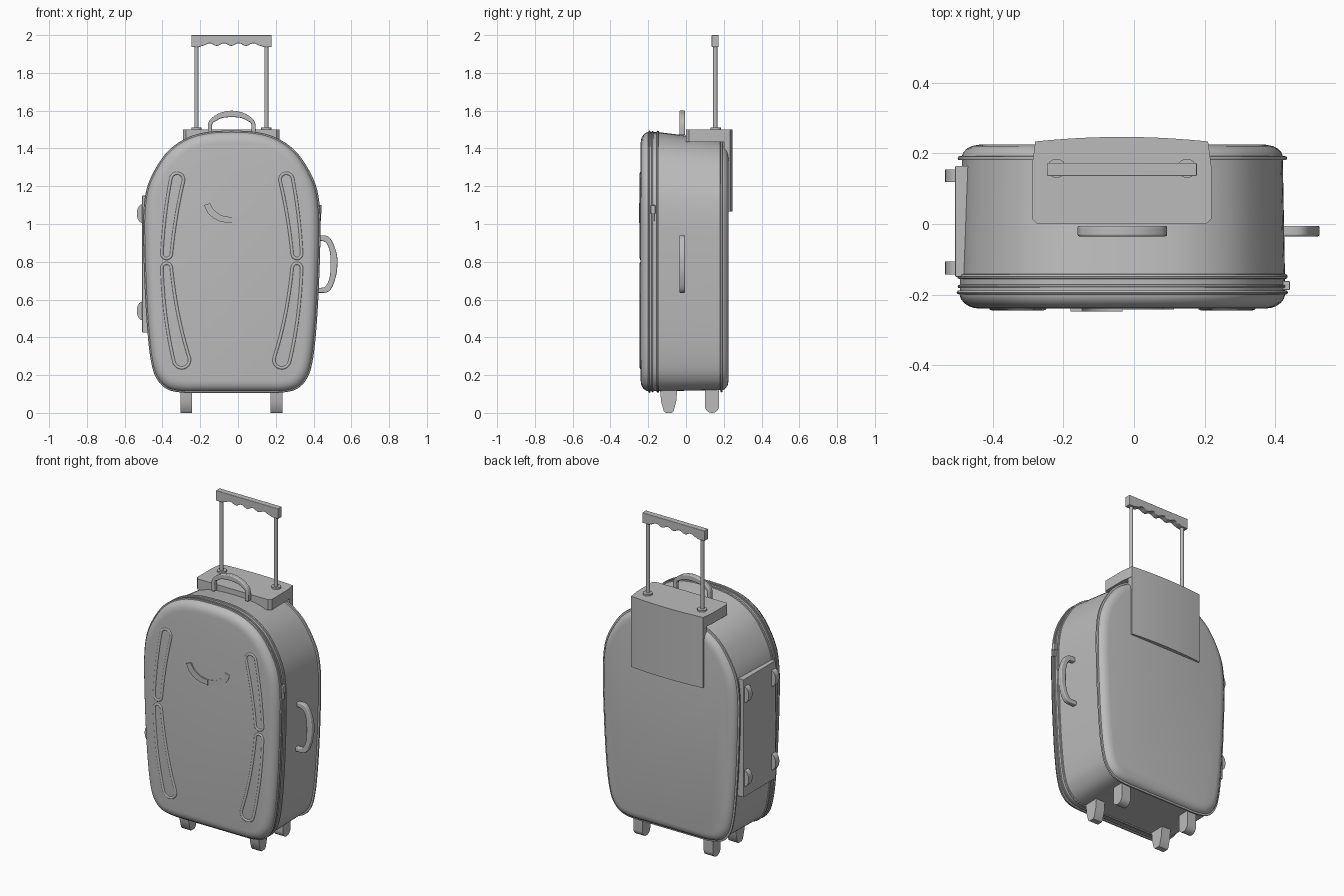
import bpy, bmesh, math
from mathutils import Vector

cube = bpy.data.objects.get("Cube")
if cube:
    bpy.data.objects.remove(cube, do_unlink=True)

grey = bpy.data.materials.new("grey_shell")
grey.use_nodes = True
GREY = (0.5, 0.5, 0.5, 1)
grey.diffuse_color = GREY
grey.node_tree.nodes["Principled BSDF"].inputs["Base Color"].default_value = GREY
CX = -0.033  # centre line of the case


def finish(name, bm, bevel=0, angle=35):
    bmesh.ops.recalc_face_normals(bm, faces=bm.faces)
    me = bpy.data.meshes.new(name)
    bm.to_mesh(me)
    bm.free()
    ob = bpy.data.objects.new(name, me)
    bpy.context.collection.objects.link(ob)
    me.materials.append(grey)
    if bevel:
        m = ob.modifiers.new("soft_edges", 'BEVEL')
        m.width, m.segments, m.limit_method = bevel, 3, 'ANGLE'
        m.angle_limit = math.radians(40)
    bpy.ops.object.select_all(action='DESELECT')
    ob.select_set(True)
    bpy.context.view_layer.objects.active = ob
    bpy.ops.object.shade_smooth_by_angle(angle=math.radians(angle))
    return ob


def spline(pts, n=4):
    """Catmull-Rom curve through open 2D points."""
    p = [Vector(q) for q in pts]
    p = [2 * p[0] - p[1]] + p + [2 * p[-1] - p[-2]]
    out = []
    for a, b, c, d in zip(p, p[1:], p[2:], p[3:]):
        for i in range(n):
            t = i / n
            out.append(0.5 * (2 * b + (c - a) * t + (2 * a - 5 * b + 4 * c - d) * t * t
                              + (3 * b - a - 3 * c + d) * t ** 3))
    return out + [p[-2]]


def prism(name, pts, axis, lo, hi, bevel=0):
    """Extrude a 2D outline along one axis."""
    put = {'x': lambda a, b, t: (t, a, b), 'y': lambda a, b, t: (a, t, b),
           'z': lambda a, b, t: (a, b, t)}[axis]
    bm = bmesh.new()
    r0, r1 = [[bm.verts.new(put(a, b, t)) for a, b in pts] for t in (lo, hi)]
    bm.faces.new(r0)
    bm.faces.new(r1)
    for i in range(len(pts)):
        j = (i + 1) % len(pts)
        bm.faces.new((r0[i], r0[j], r1[j], r1[i]))
    return finish(name, bm, bevel)


def rect(a0, a1, b0, b1):
    return [(a0, b0), (a1, b0), (a1, b1), (a0, b1)]


def cylinder(name, x, y, z0, z1, r, n=24):
    ring = [(x + r * math.cos(i * math.tau / n), y + r * math.sin(i * math.tau / n)) for i in range(n)]
    return prism(name, ring, 'z', z0, z1)


# Case: one outline lofted front to back through a depth profile
half = spline([(0.0, 0.113), (0.15, 0.113), (0.27, 0.115), (0.345, 0.135), (0.395, 0.19), (0.42, 0.27),
               (0.437, 0.4), (0.452, 0.62), (0.462, 0.9), (0.46, 1.08), (0.436, 1.21), (0.37, 1.335),
               (0.3, 1.41), (0.21, 1.46), (0.11, 1.483), (0.0, 1.488)])
outline = half + [Vector((-p.x, p.y)) for p in reversed(half[1:-1])]


def case_shell():
    profile = [(-0.24, 0.058), (-0.238, 0.042), (-0.233, 0.027), (-0.224, 0.014), (-0.212, 0.005), (-0.202, 0.002)]
    # raised piping and zip band
    for y, r, h in [(-0.194, 0.006, 0.007), (-0.177, 0.005, 0.004), (-0.149, 0.007, 0.006), (0.187, 0.006, 0.004)]:
        base = 0.008 if y > 0 else 0.002
        profile += [(y - r, base), (y - r * 0.8, -h * 0.6), (y, -h), (y + r * 0.8, -h * 0.6), (y + r, base)]
    profile += [(0.203, 0.012), (0.213, 0.021), (0.221, 0.036), (0.225, 0.057)]
    n = len(outline)
    normals = []
    for i in range(n):
        t = (outline[(i + 1) % n] - outline[i - 1]).normalized()
        normals.append(Vector((t.y, -t.x)))
    bm = bmesh.new()
    rings = []
    for y, inset in profile:
        drop = 0.035 * max(0, min(1, (y + 0.14) / 0.32))
        ring = []
        for p, nm in zip(outline, normals):
            q = p - nm * inset
            ring.append(bm.verts.new((CX + q.x, y, q.y - drop * max(0, q.y - 0.12) / 1.37)))
        rings.append(ring)
    for a, b in zip(rings, rings[1:]):
        for i in range(n):
            j = (i + 1) % n
            bm.faces.new((a[i], a[j], b[j], b[i]))
    bm.faces.new(rings[0])
    bm.faces.new(rings[-1])
    finish("case_shell", bm, angle=40)


case_shell()


# Piped teardrop loops on the front panel
def piped_loop(name, p0, ctrl, p1, r0, r1, flip):
    p0, ctrl, p1 = Vector(p0), Vector(ctrl), Vector(p1)
    left, right = [], []
    for i in range(17):
        t = i / 16
        c = p0 * (1 - t) ** 2 + ctrl * 2 * t * (1 - t) + p1 * t * t
        d = ((ctrl - p0) * (1 - t) + (p1 - ctrl) * t).normalized()
        nm = Vector((-d.y, d.x)) * (r0 + (r1 - r0) * t)
        left.append(c + nm)
        right.append(c - nm)

    def cap(centre, start):
        v = start - centre
        return [centre + Vector((v.x * math.cos(a) + v.y * math.sin(a), v.y * math.cos(a) - v.x * math.sin(a)))
                for a in [math.pi * k / 10 for k in range(1, 10)]]
    loop = left + cap(p1, left[-1]) + right[::-1] + cap(p0, right[0])
    n = len(loop)
    bm = bmesh.new()
    rings = []
    for i in range(n):
        t = (loop[(i + 1) % n] - loop[i - 1]).normalized()
        nm = Vector((-t.y, t.x))
        ring = []
        for k in range(8):
            a = math.tau * k / 8
            q = loop[i] + nm * 0.009 * math.cos(a)
            x = 2 * CX - q.x if flip else q.x
            ring.append(bm.verts.new((x, -0.237 + 0.008 * math.sin(a), q.y)))
        rings.append(ring)
    for i in range(n):
        a, b = rings[i], rings[(i + 1) % n]
        for k in range(8):
            bm.faces.new((a[k], a[(k + 1) % 8], b[(k + 1) % 8], b[k]))
    finish(name, bm, angle=60)


for side, flip in (("right", False), ("left", True)):
    piped_loop("upper_piping_" + side, (-0.322, 1.235), (-0.362, 1.05), (-0.378, 0.842), 0.034, 0.025, flip)
    piped_loop("lower_piping_" + side, (-0.378, 0.767), (-0.36, 0.5), (-0.298, 0.28), 0.025, 0.042, flip)

# Curved badge, one half standing prouder than the other
outer = spline([(-0.147, 1.1), (-0.12, 1.05), (-0.066, 1.015), (0, 1.004)])
inner = spline([(0, 1.036), (-0.05, 1.045), (-0.092, 1.073), (-0.115, 1.11)])
for name, s, y in (("badge_right", 1, -0.248), ("badge_left", -1, -0.243)):
    prism(name, [(CX + s * p.x, p.y) for p in outer + inner], 'y', y, -0.23)

# Carry handles on the top and the left side
top_out = spline([(-0.16, 1.47), (-0.158, 1.53), (-0.14, 1.56), (-0.095, 1.588), (-0.033, 1.6),
                  (0.029, 1.588), (0.074, 1.56), (0.092, 1.53), (0.094, 1.47)])
top_in = spline([(0.072, 1.47), (0.07, 1.53), (0.05, 1.545), (0.022, 1.56), (-0.033, 1.566),
                 (-0.088, 1.56), (-0.116, 1.545), (-0.136, 1.53), (-0.138, 1.47)])
prism("top_handle", top_out + top_in, 'y', -0.035, -0.005, 0.005)
side_out = spline([(0.41, 0.938), (0.47, 0.937), (0.5, 0.905), (0.523, 0.84), (0.526, 0.785),
                   (0.52, 0.73), (0.498, 0.665), (0.47, 0.638), (0.41, 0.636)])
side_in = spline([(0.41, 0.662), (0.455, 0.665), (0.476, 0.69), (0.488, 0.735), (0.49, 0.787),
                  (0.488, 0.84), (0.476, 0.885), (0.455, 0.908), (0.41, 0.912)])
prism("side_handle", side_out + side_in, 'y', -0.035, -0.005, 0.005)

# Trolley housing and the plate running down the back
back = [(-0.28 + 0.49 * i / 12, 0.234 + 0.013 * (1 - (i / 6 - 1) ** 2)) for i in range(13)]
prism("trolley_housing", [(0.205, 0.0), (0.22, 0.015), (0.22, 0.16)] + back[::-1]
      + [(-0.29, 0.16), (-0.29, 0.015), (-0.275, 0.0)], 'z', 1.435, 1.5)
prism("trolley_back_plate", [(0.21, 0.2)] + back[::-1] + [(-0.28, 0.2)], 'z', 1.065, 1.4995)

# Telescopic poles, collars and scalloped grip
for side, x in (("right", -0.22), ("left", 0.15)):
    cylinder("pole_" + side, x, 0.155, 1.45, 1.96, 0.011)
    cylinder("pole_collar_" + side, x, 0.158, 1.495, 1.51, 0.027)
wave = [(-0.19 + 0.31 * i / 40, 1.95 - 0.007 * math.cos(math.tau * 4 * i / 40)) for i in range(41)]
prism("trolley_grip", [(-0.247, 2.0), (-0.247, 1.937), (-0.205, 1.937)] + wave
      + [(0.136, 1.937), (0.178, 1.937), (0.178, 2.0)], 'y', 0.136, 0.173, 0.003)

# Feet: tapered at the front, rounded at the back
front_foot = [(-0.138, 0.135), (-0.132, 0.06), (-0.117, 0.008), (-0.108, 0), (-0.075, 0),
              (-0.066, 0.008), (-0.052, 0.06), (-0.045, 0.135)]
back_foot = [(0.1, 0.135)] + [(0.1375 - 0.0375 * math.cos(math.pi * k / 12),
                               0.0375 - 0.0375 * math.sin(math.pi * k / 12)) for k in range(13)] + [(0.175, 0.135)]
for side, x in (("right", -0.305), ("left", 0.173)):
    prism("front_foot_" + side, front_foot, 'x', x, x + 0.062)
    prism("back_foot_" + side, back_foot, 'x', x, x + 0.062)

# Side plate with four rounded studs
prism("side_plate", rect(-0.15, 0.165, 0.425, 1.15), 'x', -0.507, -0.46, 0.003)
for z in (0.54, 1.055):
    for y in (-0.125, 0.137):
        stud = [(-0.5, z - 0.05)] + [(-0.505 - 0.031 * math.sin(math.pi * k / 10), z - 0.05 * math.cos(math.pi * k / 10))
                                     for k in range(11)] + [(-0.5, z + 0.05)]
        prism("side_stud", stud, 'y', y - 0.018, y + 0.018)

# Zip pulls
prism("zip_slider", rect(-0.187, -0.162, 1.055, 1.1), 'x', 0.41, 0.442, 0.003)
prism("zip_pull", rect(-0.181, -0.168, 1.015, 1.07), 'x', 0.41, 0.439, 0.002)
